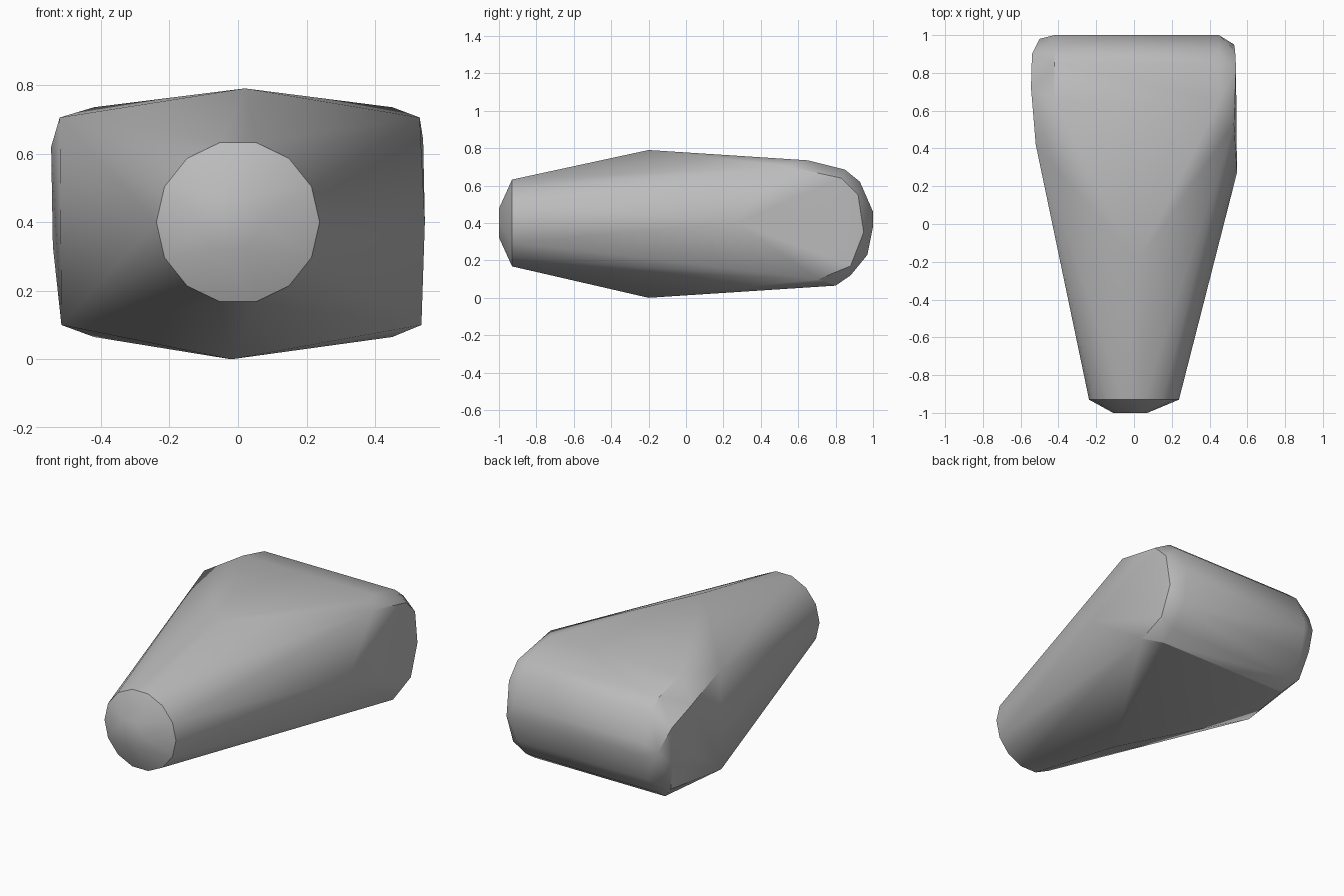
import bpy, bmesh
from math import cos, sin, tau, radians

cube = bpy.data.objects.get("Cube")
if cube:
    bpy.data.objects.remove(cube, do_unlink=True)

# Single plain grey
grey = bpy.data.materials.new("plain_grey")
grey.use_nodes = True
colour = (0.5, 0.5, 0.5, 1)
grey.diffuse_color = colour
grey.node_tree.nodes["Principled BSDF"].inputs["Base Color"].default_value = colour


def ring(radius, y, count, x=0.0, z=0.4):
    """Upright circle of points facing the front."""
    return [(x + radius * cos(tau * i / count), y, z + radius * sin(tau * i / count))
            for i in range(count)]


# Round nose: shallow cap and its rim
points = ring(0.09, -1.0, 6, x=-0.02) + ring(0.238, -0.93, 14)

# Upper and lower peaks
points += [(0.02, -0.2, 0.79), (-0.02, -0.2, 0.0)]

# Rounded back barrel, drawn as a side profile between two ends
barrel = [(0.65, 0.735), (0.85, 0.685), (0.93, 0.62), (1.0, 0.46),
          (1.0, 0.38), (0.97, 0.23), (0.88, 0.12), (0.8, 0.065)]
for y, z in barrel:
    points += [(-0.42, y, z), (0.45, y, z)]

# Flat flank on the left
points += [(0.545, 0.27, 0.40), (0.53, 0.53, 0.705), (0.54, 0.83, 0.64),
           (0.535, 0.92, 0.55), (0.53, 0.95, 0.35), (0.535, 0.88, 0.17),
           (0.535, 0.71, 0.10)]

# Flat flank on the right
points += [(-0.52, 0.42, 0.705), (-0.545, 0.72, 0.62), (-0.54, 0.90, 0.55),
           (-0.50, 0.98, 0.42), (-0.54, 0.90, 0.33), (-0.54, 0.72, 0.33),
           (-0.515, 0.40, 0.10), (-0.50, 0.86, 0.15)]

# Wrap the outline into one faceted body
bm = bmesh.new()
for p in points:
    bm.verts.new(p)
result = bmesh.ops.convex_hull(bm, input=bm.verts)
loose = [v for v in bm.verts if not v.link_faces]
bmesh.ops.delete(bm, geom=loose, context='VERTS')
bmesh.ops.recalc_face_normals(bm, faces=bm.faces)
mesh = bpy.data.meshes.new("tapered_body")
bm.to_mesh(mesh)
bm.free()
mesh.materials.append(grey)
body = bpy.data.objects.new("tapered_body", mesh)
bpy.context.collection.objects.link(body)

# Soft shading with the hard rims kept
bpy.ops.object.select_all(action='DESELECT')
body.select_set(True)
bpy.context.view_layer.objects.active = body
bpy.ops.object.shade_smooth_by_angle(angle=radians(30))
